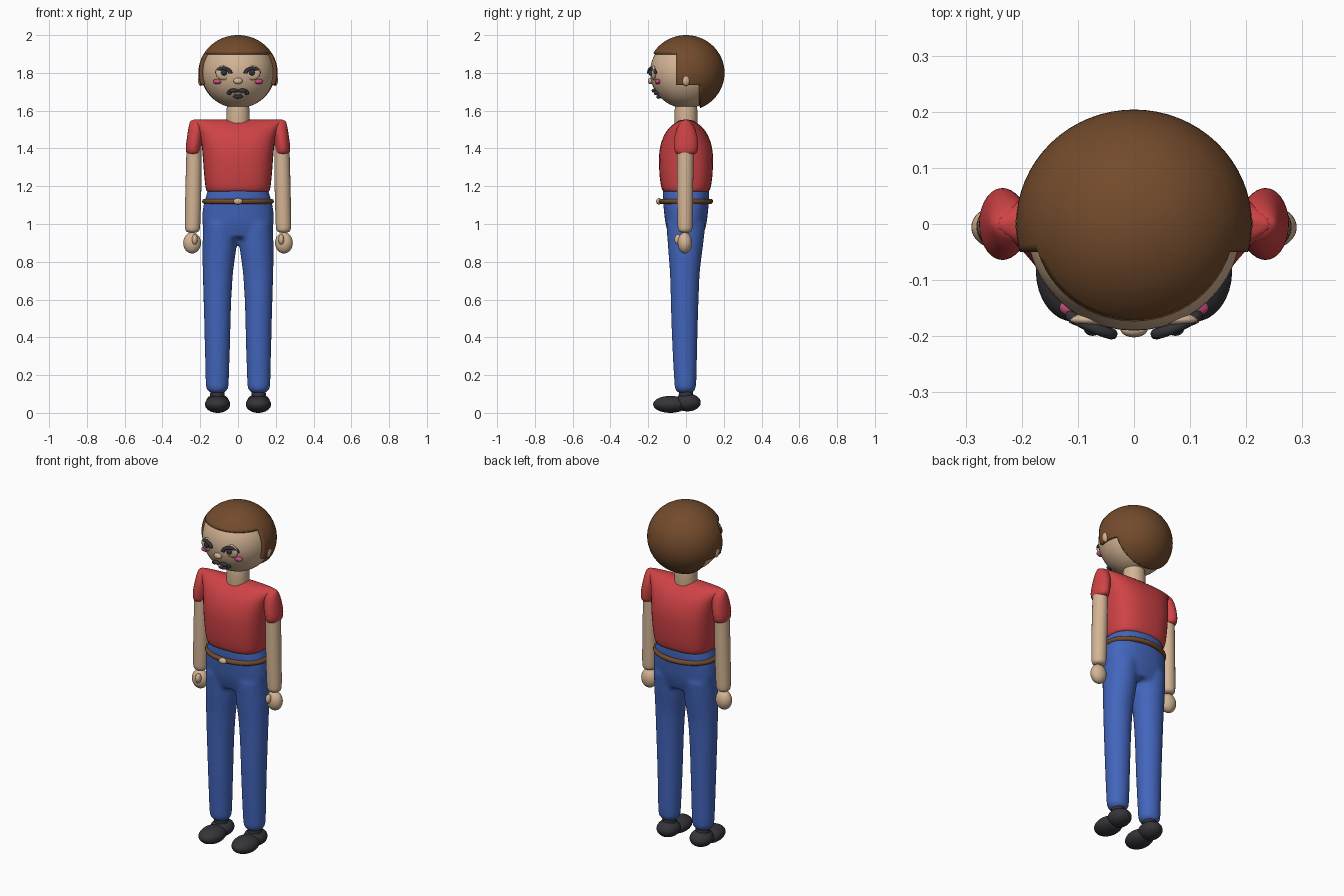
import bpy, bmesh, math
from mathutils import Vector

if "Cube" in bpy.data.objects:
    bpy.data.objects.remove(bpy.data.objects["Cube"])


def mat(name, rgb):
    m = bpy.data.materials.new(name)
    m.diffuse_color = (*rgb, 1)
    m.use_nodes = True
    m.node_tree.nodes["Principled BSDF"].inputs["Base Color"].default_value = m.diffuse_color
    return m


SKIN = mat("skin", (0.66, 0.46, 0.30))
RED = mat("red_cloth", (0.62, 0.055, 0.06))
BLUE = mat("blue_cloth", (0.055, 0.13, 0.50))
BROWN = mat("brown", (0.17, 0.07, 0.025))
BLACK = mat("black", (0.035, 0.035, 0.042))
PINK = mat("pink", (0.55, 0.07, 0.20))


def finish(name, bm, material):
    bmesh.ops.recalc_face_normals(bm, faces=bm.faces)
    me = bpy.data.meshes.new(name)
    bm.to_mesh(me)
    bm.free()
    me.materials.append(material)
    ob = bpy.data.objects.new(name, me)
    bpy.context.collection.objects.link(ob)
    smooth(ob)
    return ob


def smooth(ob):
    bpy.ops.object.select_all(action='DESELECT')
    ob.select_set(True)
    bpy.context.view_layer.objects.active = ob
    bpy.ops.object.shade_smooth_by_angle(angle=math.radians(55))


def sphere_bm(c, r, u=32, v=20):
    bm = bmesh.new()
    bmesh.ops.create_uvsphere(bm, u_segments=u, v_segments=v, radius=1)
    for vert in bm.verts:
        vert.co = Vector((vert.co[i] * r[i] + c[i] for i in range(3)))
    return bm


def ball(name, c, r, material):
    return finish(name, sphere_bm(c, r), material)


def add_loft(bm, rings, power=2.0, n=36, steps=4):
    """Rings are (z, cx, cy, rx, ry), joined by a smooth spline."""
    p = [Vector(r) for r in rings]
    path = []
    for i in range(len(p) - 1):
        a, b, c, d = p[max(i - 1, 0)], p[i], p[i + 1], p[min(i + 2, len(p) - 1)]
        for s in range(steps):
            t = s / steps
            path.append(b + (c - a) * (0.5 * t)
                        + (a * 2 - b * 5 + c * 4 - d) * (0.5 * t * t)
                        + (b * 3 - a - c * 3 + d) * (0.5 * t ** 3))
    path.append(p[-1])
    loops = []
    for z, cx, cy, rx, ry in path:
        loop = []
        for k in range(n):
            co, si = math.cos(math.tau * k / n), math.sin(math.tau * k / n)
            x = math.copysign(abs(co) ** (2 / power), co)
            y = math.copysign(abs(si) ** (2 / power), si)
            loop.append(bm.verts.new((cx + rx * x, cy + ry * y, z)))
        loops.append(loop)
    for a, b in zip(loops, loops[1:]):
        for k in range(n):
            j = (k + 1) % n
            bm.faces.new((a[k], a[j], b[j], b[k]))
    bm.faces.new(loops[0][::-1])
    bm.faces.new(loops[-1])


def loft(name, rings, material, power=2.0):
    bm = bmesh.new()
    add_loft(bm, rings, power)
    return finish(name, bm, material)


def tube(name, pts, radius, material, cyclic=False):
    cu = bpy.data.curves.new(name, 'CURVE')
    cu.dimensions = '3D'
    cu.bevel_depth = radius
    cu.bevel_resolution = 3
    cu.use_fill_caps = True
    sp = cu.splines.new('POLY')
    sp.points.add(len(pts) - 1)
    for q, co in zip(sp.points, pts):
        q.co = (*co, 1)
    sp.use_cyclic_u = cyclic
    ob = bpy.data.objects.new(name, cu)
    bpy.context.collection.objects.link(ob)
    bpy.ops.object.select_all(action='DESELECT')
    ob.select_set(True)
    bpy.context.view_layer.objects.active = ob
    bpy.ops.object.convert(target='MESH')
    ob = bpy.context.view_layer.objects.active
    ob.data.materials.clear()
    ob.data.materials.append(material)
    smooth(ob)


HEAD, HEAD_R = (0, 0, 1.803), (0.192, 0.19, 0.19)


def face_y(x, z, out=0.0):
    """Front surface of the head at x, z."""
    s = 1 - (x / HEAD_R[0]) ** 2 - ((z - HEAD[2]) / HEAD_R[2]) ** 2
    return -HEAD_R[1] * math.sqrt(max(s, 0)) - out


# Head and neck
bm = sphere_bm(HEAD, HEAD_R, 48, 32)
finish("head", bm, SKIN)
loft("neck", [(1.52, 0, 0, .058, .058), (1.54, 0, 0, .062, .06),
              (1.6, 0, 0, .061, .06), (1.64, 0, 0, .055, .055)], SKIN)

# Hair cap: shell with the face and the nape corner cut out
bm = sphere_bm((0, 0, 1.80), (0.21, 0.204, 0.20), 64, 40)
for co, no in (((0, 0, 1.905), (0, 0, 1)), ((0, 0, 1.735), (0, 0, 1)),
               ((0, -.05, 0), (0, 1, 0)), ((0, .075, 0), (0, 1, 0))):
    bmesh.ops.bisect_plane(bm, geom=bm.verts[:] + bm.edges[:] + bm.faces[:],
                           plane_co=co, plane_no=no)
cut = []
for f in bm.faces:
    c = f.calc_center_median()
    if (c.y < -.05 and c.z < 1.905) or (c.y < .075 and c.z < 1.735):
        cut.append(f)
bmesh.ops.delete(bm, geom=cut, context='FACES')
hair = finish("hair", bm, BROWN)
mod = hair.modifiers.new("thickness", 'SOLIDIFY')
mod.thickness = 0.025
mod.offset = -1

# Nose, moustache, lip and chin tuft
ball("nose", (0, -.188, 1.757), (.024, .014, .017), SKIN)
ball("lip", (0, face_y(0, 1.690, .006), 1.690), (.022, .012, .007), SKIN)
ball("chin_tuft", (0, face_y(0, 1.674, .004), 1.674), (.026, .014, .011), BLACK)
for s in (-1, 1):
    ball("moustache", (s * .024, face_y(.024, 1.706, .006), 1.706), (.026, .014, .011), BLACK)
    ball("moustache_tip", (s * .046, face_y(.046, 1.696, .004), 1.696), (.013, .012, .012), BLACK)

# Eyes, lashes, cheeks and ears
for s in (-1, 1):
    ball("eyelid", (s * .076, face_y(.076, 1.80) + .004, 1.80), (.042, .014, .038), SKIN)
    ball("pupil", (s * .074, face_y(.074, 1.802, .012), 1.802), (.015, .012, .016), BLACK)
    arc = []
    for k in range(13):
        a = math.pi * k / 12
        x, z = .076 + .037 * math.cos(a), 1.797 + .026 * math.sin(a)
        arc.append((s * x, face_y(x, z, .010), z))
    tube("eyelashes", arc, .010, BLACK)
    ball("cheek", (s * .108, face_y(.108, 1.754), 1.754), (.025, .016, .014), PINK)
    ball("ear", (s * .196, 0, 1.762), (.016, .021, .031), SKIN)

# Shirt: broad shoulder ridge over a rounded trunk
loft("shirt", [(1.17, 0, 0, .15, .10), (1.18, 0, 0, .168, .126),
               (1.25, 0, 0, .178, .139), (1.35, 0, 0, .186, .143),
               (1.42, 0, 0, .193, .134), (1.48, 0, 0, .206, .11),
               (1.52, 0, 0, .224, .077), (1.545, 0, 0, .242, .04),
               (1.552, 0, 0, .236, .015)], RED, 2.6)

# Arms
for s in (-1, 1):
    loft("sleeve", [(1.368, s * .235, 0, .024, .035), (1.378, s * .236, 0, .037, .056),
                    (1.41, s * .235, 0, .041, .064), (1.46, s * .229, 0, .041, .06),
                    (1.51, s * .222, 0, .04, .046), (1.54, s * .218, 0, .036, .026),
                    (1.549, s * .218, 0, .025, .01)], RED)
    loft("arm", [(.955, s * .241, -.005, .02, .02), (.968, s * .241, -.005, .037, .036),
                 (1.02, s * .24, -.005, .041, .04), (1.2, s * .236, -.005, .042, .043),
                 (1.42, s * .232, -.003, .04, .043)], SKIN)
    ball("hand", (s * .243, -.006, .90), (.047, .038, .056), SKIN)
    ball("thumb", (s * .229, -.042, .918), (.015, .019, .027), SKIN)

# Trousers: hips and legs fused into one smooth skin
bm = bmesh.new()
add_loft(bm, [(.93, 0, 0, .165, .088), (1.0, 0, 0, .188, .108), (1.08, 0, 0, .186, .118),
              (1.14, 0, 0, .172, .123), (1.19, 0, 0, .155, .122)], 2.3)
for s in (-1, 1):
    add_loft(bm, [(.105, s * .11, -.004, .035, .035), (.125, s * .11, -.004, .056, .054),
                  (.17, s * .11, -.004, .062, .059), (.4, s * .109, -.007, .068, .068),
                  (.6, s * .109, -.007, .074, .074), (.75, s * .106, -.006, .081, .08),
                  (.88, s * .098, -.003, .09, .093), (1.0, s * .094, 0, .09, .104)])
trousers = finish("trousers", bm, BLUE)
mod = trousers.modifiers.new("fuse", 'REMESH')
mod.mode = 'VOXEL'
mod.voxel_size = 0.011
mod.use_smooth_shade = True
mod = trousers.modifiers.new("soften", 'SMOOTH')
mod.factor = 0.5
mod.iterations = 8

# Belt and buckle
tube("belt", [(.176 * math.cos(math.tau * k / 64), .130 * math.sin(math.tau * k / 64), 1.12)
              for k in range(64)], .014, BROWN, True)
ball("buckle", (0, -.143, 1.12), (.024, .015, .017), SKIN)

# Shoes
for s in (-1, 1):
    ball("shoe_toe", (s * .108, -.083, .045), (.067, .091, .045), BLACK)
    ball("shoe_heel", (s * .108, .008, .055), (.062, .07, .047), BLACK)
    loft("ankle", [(.07, s * .109, 0, .04, .04), (.14, s * .109, 0, .036, .036)], BLACK)
